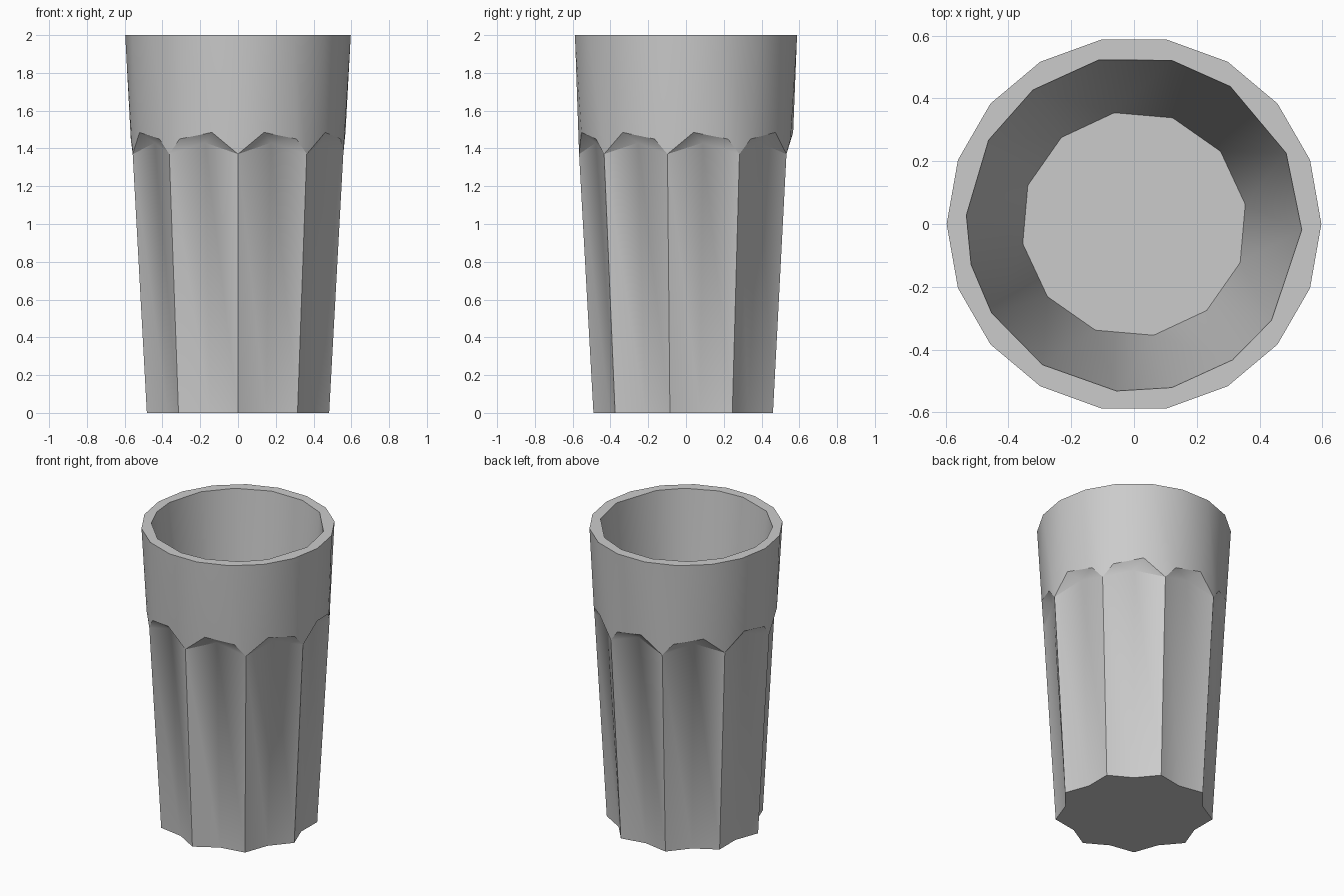
import bpy, bmesh
from math import radians, cos, sin

cube = bpy.data.objects.get("Cube")
if cube:
    bpy.data.objects.remove(cube, do_unlink=True)

mat = bpy.data.materials.new("plain grey")
mat.use_nodes = True
grey = (0.6, 0.6, 0.6, 1)
mat.diffuse_color = grey
mat.node_tree.nodes["Principled BSDF"].inputs["Base Color"].default_value = grey

bm = bmesh.new()
START = -90          # angle of the first ridge
FLUTES, STEP = 9, 40
RIDGE_TOP = 1.37


def outer_radius(z):
    return 0.49 + z * 0.0555 if z < 1.9 else 0.597


def point(angle, radius, z):
    a = radians(angle)
    return angle, bm.verts.new((radius * cos(a), radius * sin(a), z))


def stitch(low, high):
    """Join two rings, each sorted by angle, with triangles facing outward."""
    low = low + [(low[0][0] + 360, low[0][1])]
    high = high + [(high[0][0] + 360, high[0][1])]
    i = j = 0
    while i < len(low) - 1 or j < len(high) - 1:
        step_low = j == len(high) - 1 or (
            i < len(low) - 1 and low[i + 1][0] <= high[j + 1][0])
        if step_low:
            tri = [low[i][1], low[i + 1][1], high[j][1]]
            i += 1
        else:
            tri = [low[i][1], high[j + 1][1], high[j][1]]
            j += 1
        if len(set(tri)) == 3:
            bm.faces.new(tri)


# Fluted body and the scalloped line above it
base, flute_top, arches = [], [], []
leans = [1, 1, 1, -1, -1, -1, 1, 1, -1]
for k, lean in enumerate(leans):
    a = START + k * STEP
    ridge = point(a, outer_radius(RIDGE_TOP), RIDGE_TOP)
    base += [point(a, outer_radius(0), 0), point(a + STEP / 2, 0.43, 0)]
    flute_top += [ridge, point(a + STEP / 2, 0.508, 1.43)]
    scallop = [(14, 1.485), (33, 1.45)]
    if lean < 0:
        scallop = [(STEP - t, z) for t, z in reversed(scallop)]
    arches += [ridge] + [point(a + t, outer_radius(z) - 0.002, z) for t, z in scallop]
stitch(base, flute_top)
stitch(flute_top, arches)
bm.faces.new([v for _, v in reversed(base)])

# Smooth upper band
rim = [point(START + 10 + 20 * i, outer_radius(2), 2) for i in range(18)]
stitch(arches, rim)

# Flat lip and hollow inside
lip_angles = [-77, -54, -35, -2, 25, 55, 77, 102, 127, 150, 177, 194, 212, 237, 264]
lip = [point(a, 0.535, 2) for a in lip_angles]
stitch(rim, lip)
floor = [point(-80 + 30 * i, 0.36, 0.2) for i in range(12)]
stitch(lip, floor)
bm.faces.new([v for _, v in floor])

bmesh.ops.recalc_face_normals(bm, faces=bm.faces)
mesh = bpy.data.meshes.new("fluted_tumbler")
bm.to_mesh(mesh)
bm.free()
mesh.materials.append(mat)
tumbler = bpy.data.objects.new("fluted_tumbler", mesh)
bpy.context.collection.objects.link(tumbler)

bpy.context.view_layer.objects.active = tumbler
tumbler.select_set(True)
bpy.ops.object.shade_smooth_by_angle(angle=radians(30))
